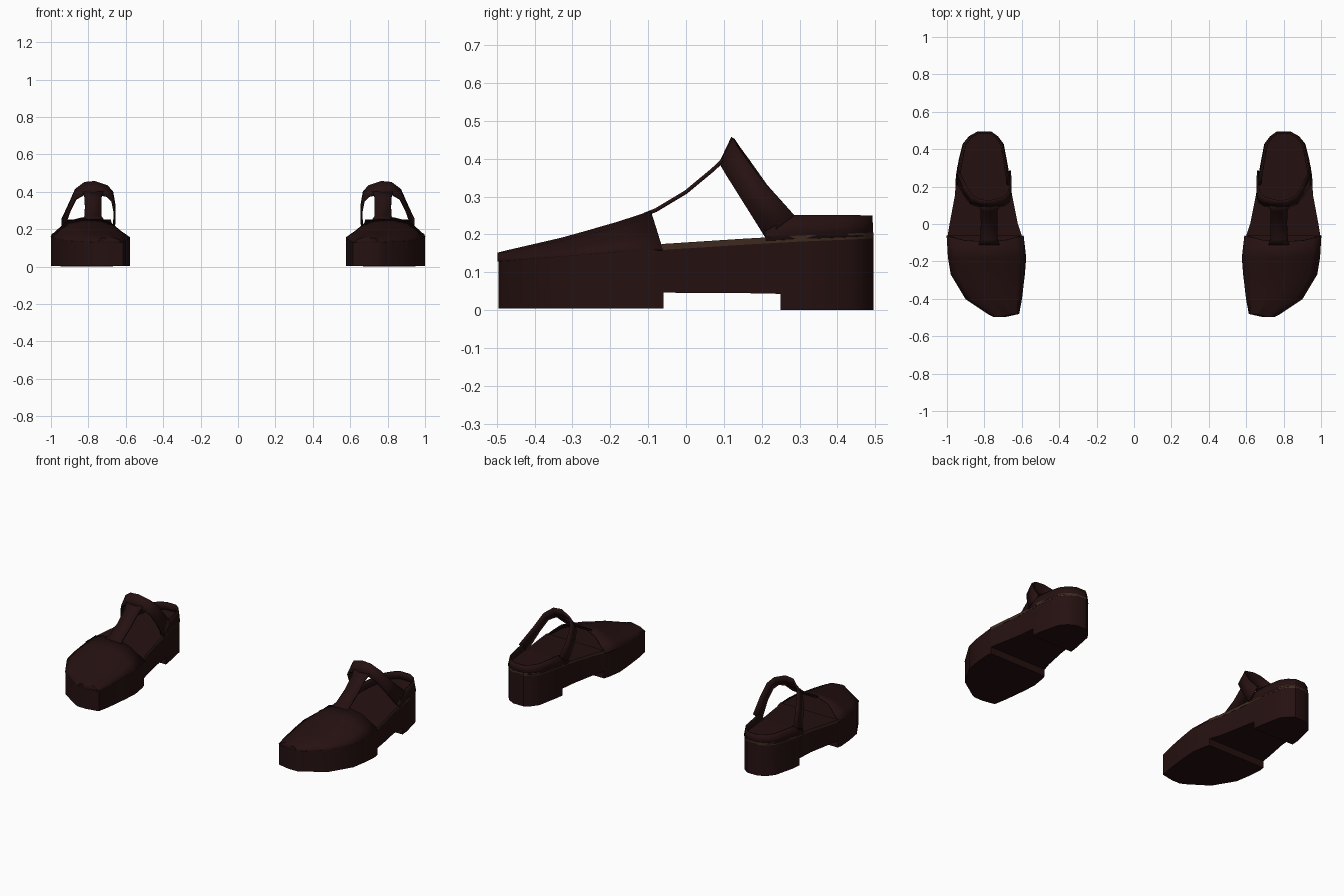
import bpy, bmesh, math

if "Cube" in bpy.data.objects:
    bpy.data.objects.remove(bpy.data.objects["Cube"])


def material(name, rgb):
    m = bpy.data.materials.new(name)
    m.use_nodes = True
    m.diffuse_color = (*rgb, 1)
    m.node_tree.nodes["Principled BSDF"].inputs["Base Color"].default_value = (*rgb, 1)
    return m


LEATHER = material("dark maroon leather", (0.019, 0.0055, 0.0055))
WELT = material("brown welt", (0.05, 0.024, 0.014))

# Footprint of the left shoe: y, inner x, outer x
FOOT = [(-.495, .69, .75), (-.48, .615, .78), (-.4, .6, .9), (-.27, .585, .978),
        (-.18, .578, .993), (-.09, .592, 1.0), (0, .622, .985), (.15, .652, .957),
        (.3, .675, .945), (.43, .7, .913), (.47, .73, .88), (.495, .765, .835)]


def lerp_table(table, y, col):
    for a, b in zip(table, table[1:]):
        if y <= b[0]:
            t = max(0, (y - a[0]) / (b[0] - a[0]))
            return a[col] + t * (b[col] - a[col])
    return table[-1][col]


def sides(y):
    return lerp_table(FOOT, y, 1), lerp_table(FOOT, y, 2)


def rim(y):
    return lerp_table([(-.495, .13), (-.06, .165), (.25, .185), (.495, .195)], y, 1)


def loft(name, rings, closed=False, cap_first=False, cap_last=False,
         thickness=0, welt_sides=False):
    """Skin a row of equal rings, then mirror it to the other foot."""
    bm = bmesh.new()
    rows = [[bm.verts.new(p) for p in r] for r in rings]
    n = len(rings[0])
    for a, b in zip(rows, rows[1:]):
        for i in range(n if closed else n - 1):
            j = (i + 1) % n
            bm.faces.new((a[i], a[j], b[j], b[i]))
    if cap_first:
        bm.faces.new(rows[0])
    if cap_last:
        bm.faces.new(rows[-1])
    bmesh.ops.recalc_face_normals(bm, faces=bm.faces)
    if welt_sides:
        for f in bm.faces:
            f.material_index = 1 if abs(f.normal.z) < .5 else 0
    me = bpy.data.meshes.new(name)
    bm.to_mesh(me)
    bm.free()
    me.materials.append(LEATHER)
    me.materials.append(WELT)
    ob = bpy.data.objects.new(name, me)
    bpy.context.collection.objects.link(ob)
    bpy.ops.object.select_all(action='DESELECT')
    ob.select_set(True)
    bpy.context.view_layer.objects.active = ob
    bpy.ops.object.shade_smooth_by_angle(angle=math.radians(35))
    if thickness:
        s = ob.modifiers.new("thickness", 'SOLIDIFY')
        s.thickness = thickness
        s.offset = 0
    ob.modifiers.new("pair", 'MIRROR').use_mirror_merge = False
    return ob


def slab_ring(y, low, high, grow=0):
    a, b = sides(y)
    a, b = a - grow, b + grow
    return [(a, y, low), (b, y, low), (b, y, high), (a, y, high)]


# Sole with a raised arch between the forefoot and the heel
ys = [r[0] for r in FOOT]
ARCH_START, ARCH_END = -.06, .25
sole = [slab_ring(y, .004, rim(y)) for y in ys if y < ARCH_START]
sole += [slab_ring(ARCH_START, z, rim(ARCH_START)) for z in (.004, .047)]
sole += [slab_ring(y, .045, rim(y)) for y in ys if ARCH_START < y < ARCH_END]
sole += [slab_ring(ARCH_END, z, rim(ARCH_END)) for z in (.043, 0)]
sole += [slab_ring(y, 0, rim(y)) for y in ys if y > ARCH_END]
loft("sole", sole, True, True, True)

# Insole with a brown edge
insole = [slab_ring(y, rim(y) - .006, rim(y) + .01, .001)
          for y in [-.065] + [y for y in ys if y > ARCH_START]]
loft("insole_welt", insole, True, True, True, welt_sides=True)

# Toe upper, an arched shell open at the back
ARCH = [(0, 0), (.1, .32), (.22, .75), (.38, .97), (.6, 1), (.78, .82), (.9, .4), (1, 0)]
CROWN = [(-.495, .15), (-.33, .188), (-.2, .224), (-.09, .26)]


def toe_ring(y, slant=0):
    a, b = sides(y)
    low, top = rim(y) - .002, lerp_table(CROWN, y, 1)
    return [(a + u * (b - a), y + slant * (1 - h), low + h * (top - low)) for u, h in ARCH]


toe = [toe_ring(y) for y in (-.495, -.48, -.4, -.33, -.27, -.18)] + [toe_ring(-.092, .03)]
loft("toe_upper", toe, cap_first=True, thickness=.006)

# Heel counter, a wall wrapped around the back
heel_ys = [.215, .27, .35, .43, .47, .495]
wrap = [(sides(y)[1], y) for y in heel_ys] + [(sides(y)[0], y) for y in reversed(heel_ys)]
counter = []
for x, y in wrap:
    top = .205 if y < .22 else .25
    lean = .8 + (x - .8) * .9
    counter.append([(x, y - .004, rim(y)), ((x + lean) / 2, y - .005, (rim(y) + top) / 2),
                    (lean, y - .007, top)])
loft("heel_counter", counter, thickness=.008)

# Ankle strap: x, front y, front z, back y, back z
STRAP = [(.662, .212, .188, .285, .252), (.66, .15, .288, .215, .33),
         (.672, .112, .348, .165, .40), (.7, .097, .375, .14, .432),
         (.765, .092, .388, .124, .455), (.82, .092, .386, .126, .45),
         (.868, .105, .36, .15, .412), (.9, .145, .295, .205, .338),
         (.94, .212, .188, .285, .252)]
loft("ankle_strap", [[(x, y0, z0), (x, y1, z1)] for x, y0, z0, y1, z1 in STRAP],
     thickness=.01)

# Centre strap joining the toe to the ankle strap
PATH = [(-.11, .252, .055), (-.08, .264, .046), (0, .312, .044), (.07, .37, .045),
        (.1, .398, .055)]
loft("centre_strap", [[(.775 - w, y, z), (.775 + w, y, z)] for y, z, w in PATH],
     thickness=.01)
